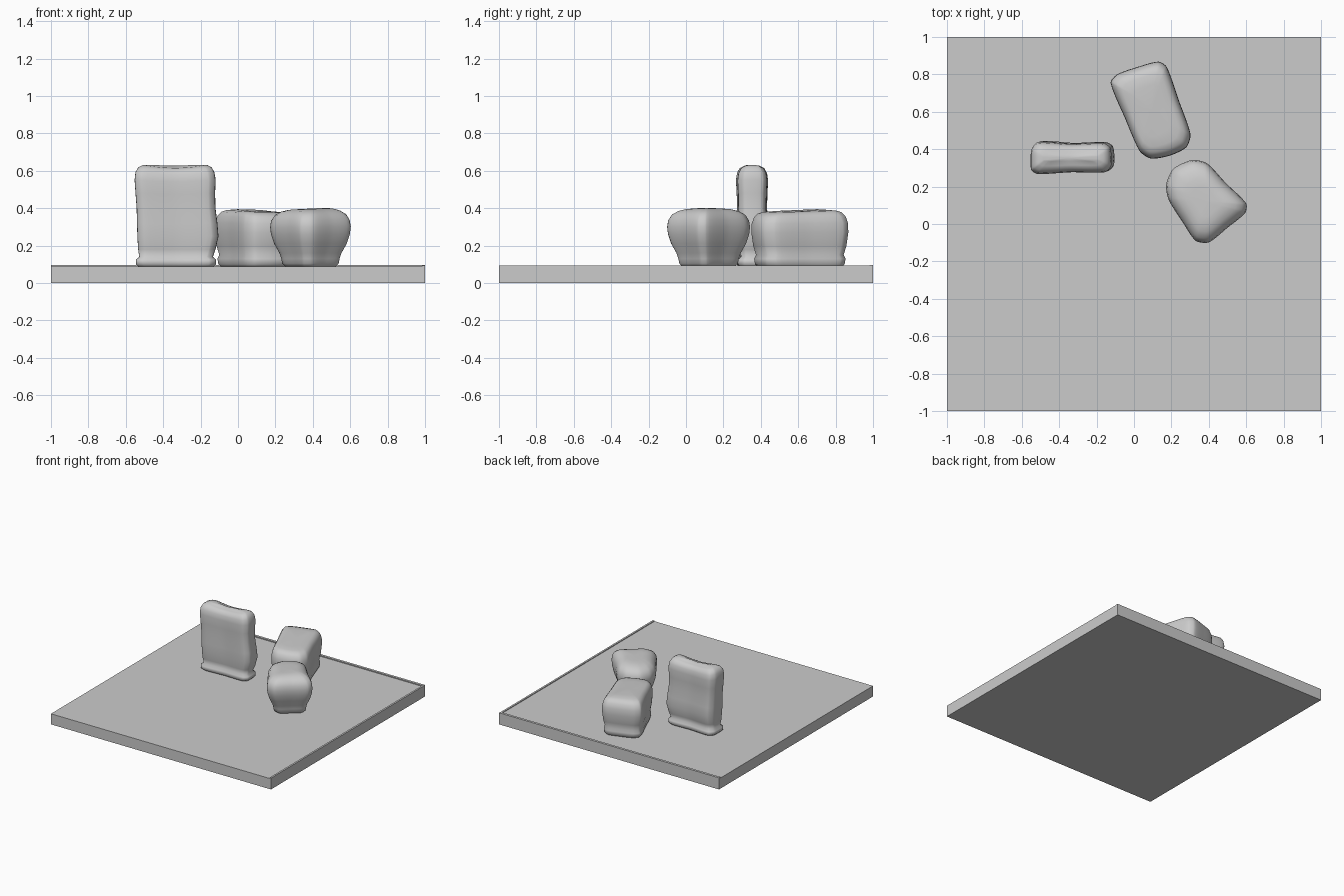
import bpy, bmesh, math
from mathutils import Vector

if "Cube" in bpy.data.objects:
    bpy.data.objects.remove(bpy.data.objects["Cube"])

grey = bpy.data.materials.new("stone_grey")
grey.diffuse_color = (0.6, 0.6, 0.6, 1)
grey.use_nodes = True
grey.node_tree.nodes["Principled BSDF"].inputs["Base Color"].default_value = grey.diffuse_color


def finish(name, bm, smooth):
    bmesh.ops.recalc_face_normals(bm, faces=bm.faces)
    me = bpy.data.meshes.new(name)
    bm.to_mesh(me)
    bm.free()
    me.materials.append(grey)
    ob = bpy.data.objects.new(name, me)
    bpy.context.collection.objects.link(ob)
    if smooth:
        for p in me.polygons:
            p.use_smooth = True
    return ob


def box(name, lo, hi):
    bm = bmesh.new()
    bmesh.ops.create_cube(bm, size=1)
    for v in bm.verts:
        v.co = [a + (b - a) * (c + 0.5) for a, b, c in zip(lo, hi, v.co)]
    return finish(name, bm, False)


def spline(points, steps=6):
    """Closed smooth curve through the outline points."""
    p = [Vector(q) for q in points]
    n, out = len(p), []
    for i in range(n):
        a, b, c, d = (p[(i + k) % n] for k in (-1, 0, 1, 2))
        chord = (c - b).length
        t0 = (c - a).normalized() * chord * 0.7
        t1 = (d - b).normalized() * chord * 0.7
        for s in range(steps):
            t = s / steps
            out.append(b * (2*t**3 - 3*t*t + 1) + t0 * (t**3 - 2*t*t + t)
                       + c * (3*t*t - 2*t**3) + t1 * (t**3 - t*t))
    return out


def pillow(name, outline, rings, top_shape):
    """Loft an outline through (height, inset, shift x, shift y) rings."""
    pts = spline(outline)
    xs, ys = [p.x for p in pts], [p.y for p in pts]
    cx, cy = (min(xs) + max(xs)) / 2, (min(ys) + max(ys)) / 2
    hx, hy = (max(xs) - min(xs)) / 2, (max(ys) - min(ys)) / 2
    z0, z1 = rings[0][0], rings[-1][0]
    bm = bmesh.new()
    loops = []
    for z, inset, dx, dy in rings:
        loop = []
        for p in pts:
            u, v = (p.x - cx) / hx, (p.y - cy) / hy
            lift = top_shape(u, v) * ((z - z0) / (z1 - z0)) ** 3
            loop.append(bm.verts.new((cx + u * (hx - inset) + dx,
                                      cy + v * (hy - inset) + dy, z + lift)))
        loops.append(loop)
    n = len(pts)
    for a, b in zip(loops, loops[1:]):
        for i in range(n):
            j = (i + 1) % n
            bm.faces.new((a[i], a[j], b[j], b[i]))
    bm.faces.new(loops[0][::-1])
    # Close the top with a fan
    mid = bm.verts.new((sum((v.co for v in loops[-1]), Vector()) / n))
    for i in range(n):
        bm.faces.new((loops[-1][i], loops[-1][(i + 1) % n], mid))
    return finish(name, bm, True)


# Square ground slab with a low lip on the back and right edges
box("ground_slab", (-1, -1, 0), (1, 1, 0.087))
box("back_lip", (-1, 0.98, 0.08), (1, 1, 0.095))
box("right_lip", (0.985, -1, 0.08), (1, 0.98, 0.093))

# Tall upright block, slightly sagging on top, with a flared foot
pillow("tall_block",
       [(-0.55, 0.32), (-0.545, 0.40), (-0.51, 0.44), (-0.33, 0.43), (-0.16, 0.435),
        (-0.12, 0.41), (-0.115, 0.31), (-0.15, 0.275), (-0.33, 0.275), (-0.51, 0.265),
        (-0.545, 0.285)],
       [(0.085, 0.02, 0, 0), (0.10, 0.005, 0, 0), (0.125, 0.005, 0, 0),
        (0.14, 0.022, 0, 0), (0.18, 0.012, 0.004, 0.003), (0.25, 0.002, 0.01, 0.005),
        (0.32, 0.004, 0.006, 0.003), (0.40, 0.008, 0, 0), (0.48, 0.006, -0.004, 0),
        (0.55, 0.002, -0.005, 0), (0.59, 0.008, -0.006, 0), (0.615, 0.022, -0.006, 0),
        (0.627, 0.045, -0.005, 0), (0.629, 0.07, -0.005, 0)],
       lambda u, v: -0.015 * math.cos(u * math.pi / 2) + 0.003)

# Low oblong block at the back
pillow("back_block",
       [(-0.125, 0.755), (-0.09, 0.80), (0.02, 0.84), (0.13, 0.868), (0.175, 0.84),
        (0.24, 0.66), (0.302, 0.48), (0.28, 0.41), (0.19, 0.365), (0.09, 0.35),
        (0.03, 0.39), (-0.05, 0.57)],
       [(0.085, 0.035, 0, 0), (0.10, 0.02, 0, 0), (0.13, 0.015, 0, 0),
        (0.15, 0.025, 0, 0), (0.20, 0.010, 0, 0), (0.27, 0.0, 0, 0),
        (0.32, 0.002, 0, 0), (0.355, 0.015, 0, 0), (0.375, 0.035, 0, 0),
        (0.384, 0.065, 0, 0), (0.388, 0.12, 0, 0)],
       lambda u, v: 0.004 * v - 0.004 * u)

# Low wedge-cornered block on the right
pillow("right_block",
       [(0.172, 0.21), (0.21, 0.295), (0.31, 0.342), (0.39, 0.325), (0.49, 0.22),
        (0.60, 0.11), (0.595, 0.06), (0.50, -0.02), (0.40, -0.098), (0.33, -0.09),
        (0.26, 0.01), (0.185, 0.13)],
       [(0.085, 0.085, 0, 0), (0.105, 0.065, 0, 0), (0.13, 0.06, 0, 0),
        (0.16, 0.05, 0, 0), (0.21, 0.022, 0, 0), (0.26, 0.005, 0, 0),
        (0.30, 0.0, 0, 0), (0.335, 0.006, 0, 0), (0.365, 0.025, 0, 0),
        (0.385, 0.06, 0, 0), (0.395, 0.10, 0, 0), (0.398, 0.14, 0, 0)],
       lambda u, v: 0.004 * u)
